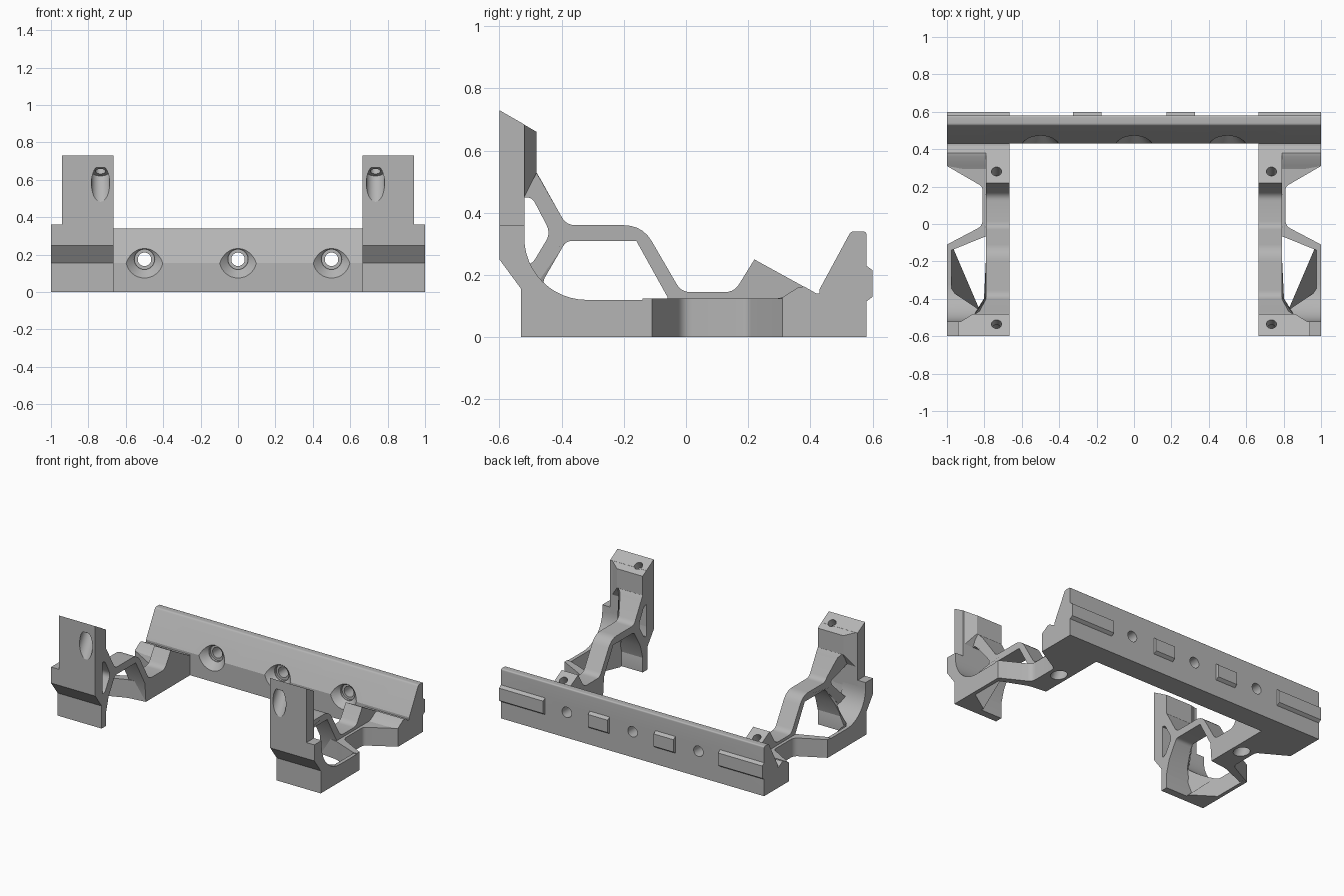
import bpy, bmesh, math
from mathutils import Vector

cube = bpy.data.objects.get("Cube")
if cube:
    bpy.data.objects.remove(cube)

GREY = (0.46, 0.46, 0.46, 1)
mat = bpy.data.materials.new("mid_grey")
mat.use_nodes = True
mat.diffuse_color = GREY
mat.node_tree.nodes["Principled BSDF"].inputs["Base Color"].default_value = GREY


def finish(name, bm):
    bmesh.ops.recalc_face_normals(bm, faces=bm.faces)
    me = bpy.data.meshes.new(name)
    bm.to_mesh(me)
    bm.free()
    me.materials.append(mat)
    ob = bpy.data.objects.new(name, me)
    bpy.context.collection.objects.link(ob)
    return ob


def rounded(pts):
    """Fillet every profile point that carries a third value (corner reach)."""
    out = []
    for i, p in enumerate(pts):
        c = Vector(p[:2])
        if len(p) == 2:
            out.append(c)
            continue
        a, b = Vector(pts[i - 1][:2]), Vector(pts[(i + 1) % len(pts)][:2])
        a = c + (a - c).normalized() * p[2]
        b = c + (b - c).normalized() * p[2]
        for k in range(6):
            t = k / 5
            out.append(a * (1 - t) ** 2 + c * 2 * t * (1 - t) + b * t * t)
    return out


def prism(name, pts, lo, hi, axis="x", shape=None):
    """Extrude a (y, z) profile along x or an (x, y) plan along z."""
    bm = bmesh.new()
    rings = []
    for h in (lo, hi):
        rings.append([bm.verts.new((h, u, v) if axis == "x" else (u, v, h))
                      for u, v in rounded(pts)])
    n = len(rings[0])
    for r in rings:
        bm.faces.new(r)
    for i in range(n):
        j = (i + 1) % n
        bm.faces.new((rings[0][i], rings[0][j], rings[1][j], rings[1][i]))
    if shape:
        for v in bm.verts:
            shape(v.co)
    return finish(name, bm)


def bore(start, end, r1, r2=None):
    start, end = Vector(start), Vector(end)
    d = end - start
    bm = bmesh.new()
    bmesh.ops.create_cone(bm, cap_ends=True, segments=32, radius1=r1,
                          radius2=r1 if r2 is None else r2, depth=d.length)
    rot = d.to_track_quat("Z", "Y").to_matrix().to_4x4()
    bmesh.ops.transform(bm, matrix=rot, verts=bm.verts)
    bmesh.ops.translate(bm, vec=(start + end) / 2, verts=bm.verts)
    ob = finish("bore_cutter", bm)
    ob.hide_render = True
    return ob


def apply(ob, mod):
    bpy.context.view_layer.objects.active = ob
    bpy.ops.object.modifier_apply(modifier=mod.name)


def cut(obs, cutters):
    for ob in obs:
        for c in cutters:
            mod = ob.modifiers.new("cut", "BOOLEAN")
            mod.operation, mod.solver, mod.object = "DIFFERENCE", "EXACT", c
            apply(ob, mod)
    for c in cutters:
        bpy.data.objects.remove(c)


# Rear bar with sloped front and three flared screw holes
bar = prism("rear_bar", [(0.43, 0), (0.43, 0.155), (0.53, 0.34, 0.01), (0.58, 0.34, 0.01),
                         (0.58, 0)], -1, 1)
cutters = []
for x in (-0.5, 0, 0.5):
    z = 0.175
    cutters += [bore((x, 0.4, z), (x, 0.7, z), 0.036),
                bore((x, 0.425, z), (x, 0.475, z), 0.105, 0.055),
                bore((x, 0.42, z), (x, 0.49, z), 0.052)]
cut([bar], cutters)

# Locating pads on the back of the bar
PAD = [(0.57, 0.11), (0.58, 0.115), (0.6, 0.13), (0.6, 0.215), (0.58, 0.23), (0.57, 0.23)]
sides = [prism("end_pad", PAD, 0.665, 1), prism("middle_pad", PAD, 0.175, 0.325)]


# Upright post: front plate and chamfered back thickening
def chamfer(co):
    if co.y > -0.5 and co.x > 0.8:
        co.x = 0.86


plate = prism("post_plate", [(-0.6, 0.3), (-0.6, 0.73), (-0.52, 0.684), (-0.52, 0.3)], 0.665, 0.94)
back = prism("post_back", [(-0.53, 0.43), (-0.53, 0.689), (-0.48, 0.66), (-0.48, 0.53)],
             0.665, 0.94, shape=chamfer)

# Foot of the post with undercut front
foot = prism("post_foot", [(-0.53, 0), (-0.53, 0.155), (-0.6, 0.25), (-0.6, 0.36),
                           (-0.52, 0.36), (-0.52, 0.24), (-0.48, 0.15), (-0.48, 0)], 0.665, 1)


# Outer side wall sweeping up into the post, thickening towards it
def thicken(co):
    if co.x < 0.99:
        t = min(max((-0.36 - co.y) / 0.1, 0), 1)
        co.x = 0.975 - 0.15 * t


arc = [(-0.32 - 0.2 * math.cos(a), 0.32 - 0.2 * math.sin(a))
       for a in (math.pi / 2 * k / 12 for k in range(13))]
wall = prism("side_wall", [(-0.53, 0), (-0.53, 0.36), (-0.52, 0.36)] + arc +
             [(-0.11, 0.12), (-0.11, 0), (-0.36, 0), (-0.46, 0)], 0.975, 1, shape=thicken)


# Bent truss rail from the post down to the screw wedge
def flare(co):
    if co.x > 0.7 and co.y < -0.44:
        co.x += 0.07 * min((-0.44 - co.y) / 0.05, 1)


truss = prism("truss_rail", [
    (-0.48, 0.53, 0.03), (-0.385, 0.36, 0.03), (-0.14, 0.36, 0.06), (-0.015, 0.145, 0.03),
    (0.155, 0.145, 0.03), (0.22, 0.25), (0.42, 0.14), (0.45, 0.14), (0.45, 0), (-0.05, 0),
    (-0.06, 0.13), (-0.16, 0.31), (-0.385, 0.31, 0.02), (-0.455, 0.19), (-0.48, 0.1),
    (-0.53, 0.1), (-0.53, 0.23), (-0.495, 0.235, 0.02), (-0.435, 0.335, 0.03),
    (-0.495, 0.45, 0.02), (-0.53, 0.45), (-0.53, 0.6)], 0.665, 0.79, shape=flare)

# Lower base: diagonal brace, waist and wide rear shoulder
base = prism("rear_base", [
    (0.665, -0.05), (0.79, -0.065, 0.02), (0.975, -0.14), (1, -0.14), (1, -0.11),
    (0.81, -0.01, 0.03), (0.81, 0.2, 0.02), (1, 0.31), (1, 0.45), (0.665, 0.45)],
    0, 0.125, axis="z")
ridge = prism("shoulder_ridge", [(0.27, 0.12), (0.31, 0.128), (0.36, 0.16), (0.38, 0.163),
                                 (0.42, 0.14), (0.45, 0.14), (0.45, 0.1), (0.32, 0.1)], 0.78, 1,
              shape=lambda co: setattr(co, "y", max(co.y, 0.31)) if co.x > 0.9 else None)

# Slanted screw holes with wide head bores
axis = Vector((0, -0.5, -0.866))


def screw_bores(p, neck):
    p = Vector(p)
    return [bore(p - axis * 0.06, p + axis * (neck + 0.02), 0.027),
            bore(p + axis * neck, p + axis * 0.4, 0.049)]


cut([plate, back], screw_bores((0.735, -0.535, 0.693), 0.055))
cut([truss, base], screw_bores((0.735, 0.28, 0.215), 0.09))

# Mirror every side part, then shade
sides += [plate, back, foot, wall, truss, base, ridge]
for ob in sides:
    mod = ob.modifiers.new("mirror", "MIRROR")
    mod.use_mirror_merge = False
    apply(ob, mod)
bpy.ops.object.select_all(action="DESELECT")
for ob in sides + [bar]:
    ob.select_set(True)
bpy.context.view_layer.objects.active = bar
bpy.ops.object.shade_smooth_by_angle(angle=math.radians(25))
